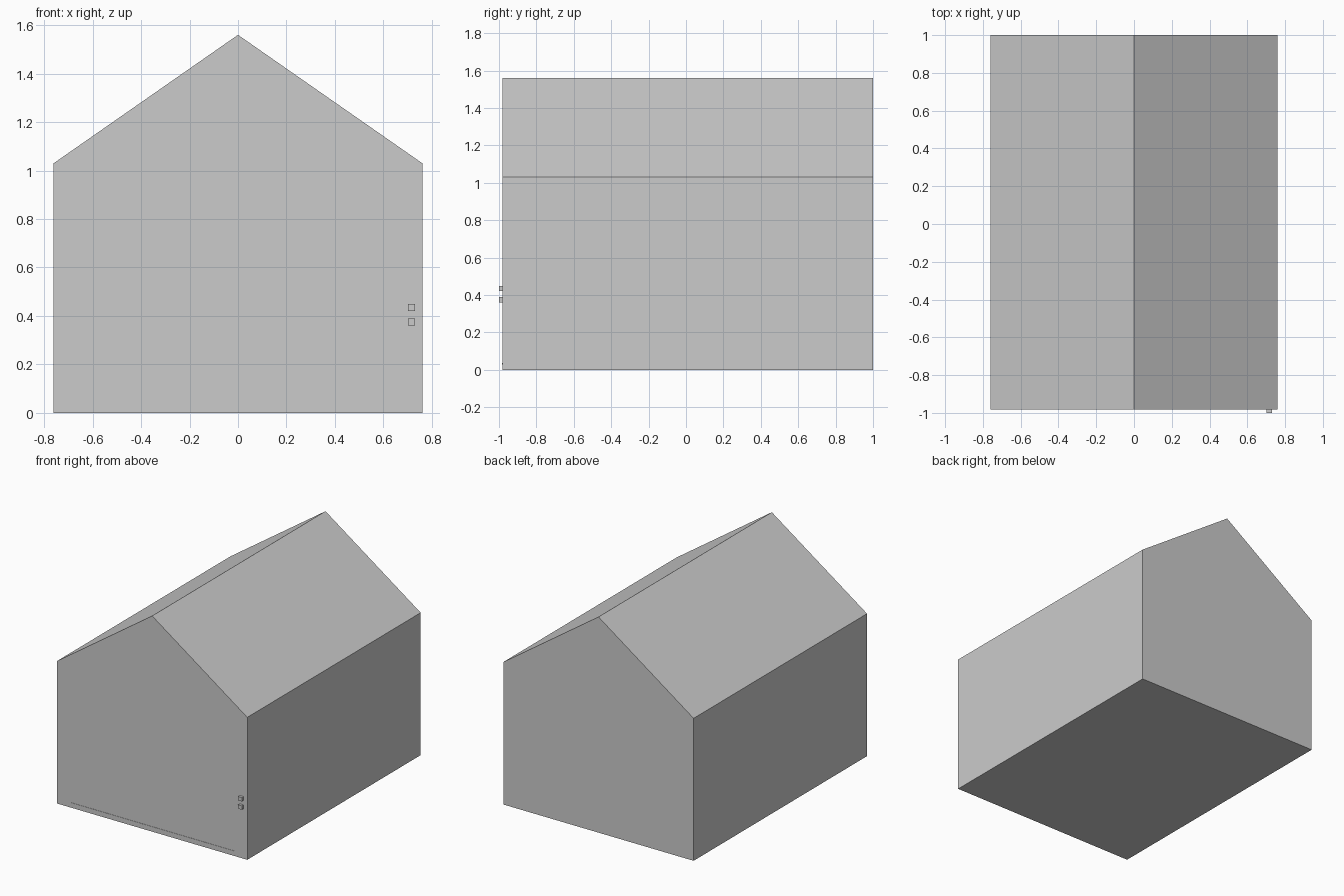
import bpy

if "Cube" in bpy.data.objects:
    bpy.data.objects.remove(bpy.data.objects["Cube"])

W, EAVE, RIDGE = 0.761, 1.03, 1.56
FRONT, BACK = -0.981, 1.0


def prism(name, profile, y0, y1):
    """Extrude an (x, z) profile, listed counter-clockwise from the front, along y."""
    n = len(profile)
    verts = [(x, y, z) for y in (y0, y1) for x, z in profile]
    faces = [tuple(range(n)), tuple(reversed(range(n, 2 * n)))]
    faces += [(i, i + n, (i + 1) % n + n, (i + 1) % n) for i in range(n)]
    mesh = bpy.data.meshes.new(name)
    mesh.from_pydata(verts, [], faces)
    obj = bpy.data.objects.new(name, mesh)
    bpy.context.collection.objects.link(obj)
    return obj


def block(name, x0, x1, z0, z1, y0, y1):
    return prism(name, [(x0, z0), (x1, z0), (x1, z1), (x0, z1)], y0, y1)


# Gabled body
prism("house_body", [(-W, 0), (W, 0), (W, EAVE), (0, RIDGE), (-W, EAVE)], FRONT, BACK)

# Two small buttons near the right edge of the front wall
for label, z in (("lower", 0.361), ("upper", 0.421)):
    block(label + "_button", 0.701, 0.731, z, z + 0.028, -1.0, FRONT)

# Thin strip along the bottom of the front wall
block("base_strip", -0.655, 0.655, 0.028, 0.037, FRONT - 0.002, FRONT)
